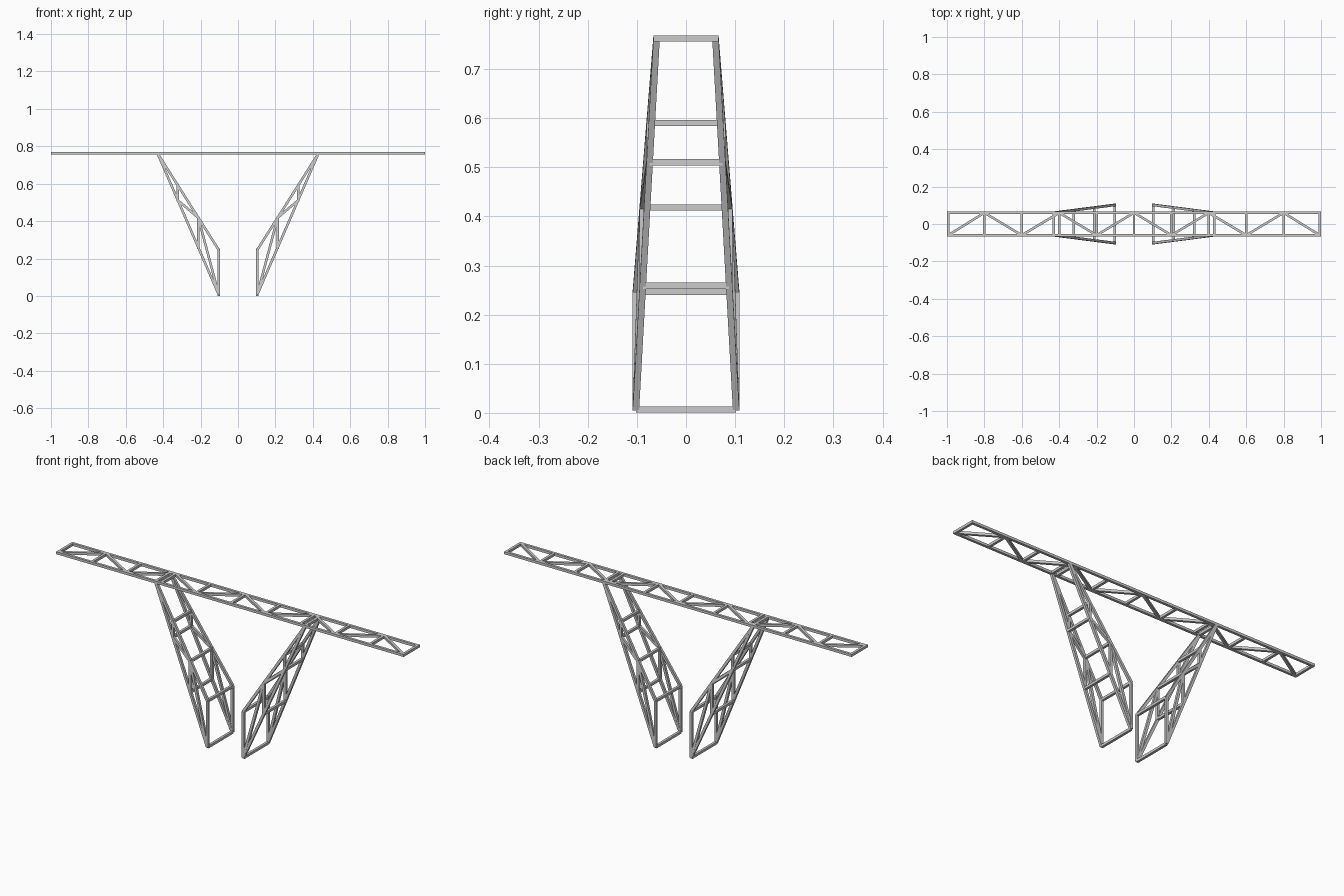
import bpy, bmesh
from mathutils import Vector, Matrix

if "Cube" in bpy.data.objects:
    bpy.data.objects.remove(bpy.data.objects["Cube"])

H = 0.0065            # half thickness of every square bar
TOP = 0.762           # centre height of the deck
Y, Z = Vector((0, 1, 0)), Vector((0, 0, 1))


def bar(bm, a, b, ref):
    """Square bar from a to b, one pair of faces turned towards ref."""
    a, b = Vector(a), Vector(b)
    d = (b - a).normalized()
    s = d.cross(ref).normalized()
    t = d.cross(s)
    rot = Matrix((s, t, d)).transposed().to_4x4()
    size = Matrix.Diagonal((2 * H, 2 * H, (b - a).length, 1))
    bmesh.ops.create_cube(bm, size=1, matrix=Matrix.Translation((a + b) / 2) @ rot @ size)


def build(name, bars, ref):
    bm = bmesh.new()
    for a, b in bars:
        bar(bm, a, b, ref)
    bmesh.ops.recalc_face_normals(bm, faces=bm.faces)
    me = bpy.data.meshes.new(name)
    bm.to_mesh(me)
    bm.free()
    ob = bpy.data.objects.new(name, me)
    bpy.context.collection.objects.link(ob)
    return ob


# Deck: long chords, cross posts and zigzag bracing
W = 0.06
build("deck_chords", [((-1, y, TOP), (1, y, TOP)) for y in (-W, W)], Z)
xs = [max(-1 + H, min(1 - H, -1 + 0.2 * i)) for i in range(11)]
build("deck_posts", [((x, -W, TOP), (x, W, TOP)) for x in xs], Z)
build("deck_diagonals", [((xs[i], -W if i % 2 == 0 else W, TOP),
                          (xs[i + 1], W if i % 2 == 0 else -W, TOP)) for i in range(10)], Z)

# Leg nodes: outer (lower) and inner (upper) chords meet at the deck
foot, knee = Vector((0.103, 0.102, 0.007)), Vector((0.103, 0.102, 0.246))
tip = Vector((0.43, W, TOP))
outer = [foot.lerp(tip, i / 3) for i in range(4)]
inner = [knee.lerp(tip, i / 3) for i in range(4)]

for side, sx in (("left", -1), ("right", 1)):
    frame, rungs = [], []

    def p(v, sy):
        return (v.x * sx, v.y * sy, v.z)

    for sy in (-1, 1):
        pairs = [(foot, tip), (knee, tip)]
        pairs += [(outer[i], inner[i]) for i in range(3)]
        pairs += [(outer[0], inner[1]), (inner[1], outer[2])]
        frame += [(p(a, sy), p(b, sy)) for a, b in pairs]
    for n in outer + inner[:3]:
        rungs.append((p(n, -1), p(n, 1)))
    build(side + "_leg_frame", frame, Y)
    build(side + "_leg_rungs", rungs, Z)
